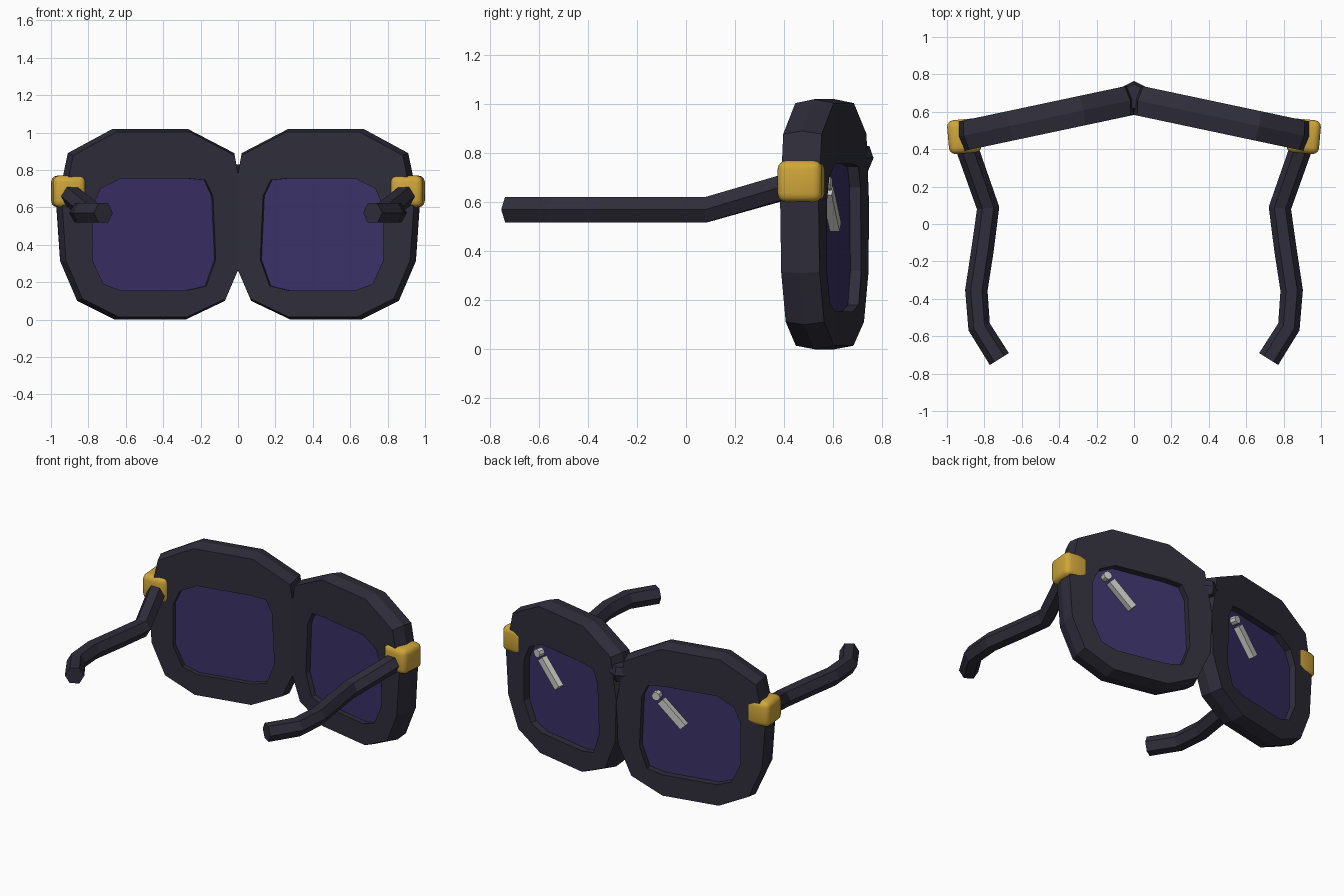
import bpy, bmesh, math
from mathutils import Vector, Matrix

cube = bpy.data.objects.get("Cube")
if cube:
    bpy.data.objects.remove(cube, do_unlink=True)


def material(name, rgb, rough=0.6):
    m = bpy.data.materials.new(name)
    m.use_nodes = True
    m.diffuse_color = (*rgb, 1)
    node = m.node_tree.nodes["Principled BSDF"]
    node.inputs["Base Color"].default_value = (*rgb, 1)
    node.inputs["Roughness"].default_value = rough
    return m


CHARCOAL = material("charcoal frame", (0.029, 0.027, 0.043))
VIOLET = material("violet lens", (0.042, 0.030, 0.135))
GOLD = material("gold hinge", (0.62, 0.38, 0.042))
SILVER = material("silver glint", (0.60, 0.60, 0.57))


def finish(name, bm, mat):
    bmesh.ops.recalc_face_normals(bm, faces=bm.faces)
    mesh = bpy.data.meshes.new(name)
    bm.to_mesh(mesh)
    bm.free()
    mesh.materials.append(mat)
    obj = bpy.data.objects.new(name, mesh)
    bpy.context.collection.objects.link(obj)
    return obj


def loft(name, rings, mat, ring_shaped=False):
    """Skin a list of equal-length loops; cap the ends or join last to first."""
    bm = bmesh.new()
    loops = [[bm.verts.new(p) for p in r] for r in rings]
    pairs = list(zip(loops, loops[1:]))
    if ring_shaped:
        pairs.append((loops[-1], loops[0]))
    else:
        bm.faces.new(loops[0])
        bm.faces.new(loops[-1])
    for a, b in pairs:
        for i in range(len(a)):
            j = (i + 1) % len(a)
            bm.faces.new((a[i], a[j], b[j], b[i]))
    return finish(name, bm, mat)


def place(side, x, z, depth):
    """Point on the swept-back plane of one lens, pushed along its normal."""
    return Vector((side * (x + 0.2 * depth), 0.665 - 0.212 * x + 0.98 * depth, z))


def layer(side, outline, depth, scale=1.0):
    cx = sum(p[0] for p in outline) / len(outline)
    cz = sum(p[1] for p in outline) / len(outline)
    return [place(side, cx + (x - cx) * scale, cz + (z - cz) * scale, depth)
            for x, z in outline]


# Matching outlines of the rim and its opening
OUTER = [(.27, 1.02), (.67, 1.02), (.91, .89), (.97, .60), (.95, .31), (.86, .10),
         (.66, 0), (.28, 0), (.07, .10), (-.02, .31), (-.03, .60), (.02, .89)]
HOLE = [(.29, .755), (.64, .755), (.75, .70), (.795, .60), (.795, .32), (.735, .19),
        (.64, .155), (.29, .155), (.185, .18), (.135, .32), (.15, .66), (.19, .745)]
# Temple arm centre line
ARM = [(.905, .44, .672), (.78, .085, .57), (.81, -.14, .57),
       (.843, -.355, .57), (.828, -.55, .57), (.72, -.722, .57)]


def arm_rings(side):
    pts = [Vector(p) for p in ARM]
    rings = []
    for i, p in enumerate(pts):
        a = (p - pts[max(i - 1, 0)]).xy
        b = (pts[min(i + 1, len(pts) - 1)] - p).xy
        t = (a.normalized() + b.normalized()).normalized()
        across = Vector((-t.y, t.x, 0))
        ring = []
        for k in range(6):
            ang = math.radians(60 * k)
            q = p + across * 0.06 * math.cos(ang) + Vector((0, 0, 0.06 * math.sin(ang)))
            ring.append((side * q.x, q.y, q.z))
        rings.append(ring)
    return rings


for side, label, glint_x in ((1, "left", 0.69), (-1, "right", 0.24)):
    # Chunky faceted rim
    loft(label + "_rim",
         [layer(side, OUTER, -.08, .97), layer(side, OUTER, 0),
          layer(side, OUTER, .08, .97), layer(side, HOLE, .08),
          layer(side, HOLE, -.08)], CHARCOAL, ring_shaped=True)

    # Lens slab
    loft(label + "_lens", [layer(side, HOLE, -.045, 1.01),
                           layer(side, HOLE, .035, 1.01)], VIOLET)

    # Diagonal glint bar and dot, both slanting the same way
    top = Vector((glint_x, 0.675))
    along = Vector((-side, -1)).normalized()
    out = Vector((along.y, -along.x))
    bar = [top + along * u + out * v
           for u, v in ((.04, -.024), (.25, -.024), (.25, .024), (.04, .024))]
    dot = [top + Vector((math.cos(math.tau * k / 8), math.sin(math.tau * k / 8))) * .028
           for k in range(8)]
    for part, shape in (("bar", bar), ("dot", dot)):
        loft(f"{label}_glint_{part}", [layer(side, shape, .03),
                                       layer(side, shape, .075)], SILVER)

    # Rounded hinge block
    bm = bmesh.new()
    bmesh.ops.create_cube(bm, size=1, matrix=Matrix.Diagonal((.175, .182, .17, 1)))
    bmesh.ops.bevel(bm, geom=bm.edges[:], offset=.035, segments=3,
                    profile=.5, affect='EDGES')
    bm.transform(Matrix.Translation((side * .907, .469, .685))
                 @ Matrix.Rotation(math.radians(-5 * side), 4, 'Z'))
    hinge = finish(label + "_hinge", bm, GOLD)
    for poly in hinge.data.polygons:
        poly.use_smooth = True

    # Six-sided temple arm
    loft(label + "_arm", arm_rings(side), CHARCOAL)

# Small faceted bridge between the rims
bridge = [[(x * s, .68 + (y - .68) * s, z)
           for x, y in ((0, .765), (-.06, .735), (-.05, .64), (0, .60), (.05, .64), (.06, .735))]
          for z, s in ((.73, .75), (.78, 1), (.83, .8))]
loft("bridge", bridge, CHARCOAL)
